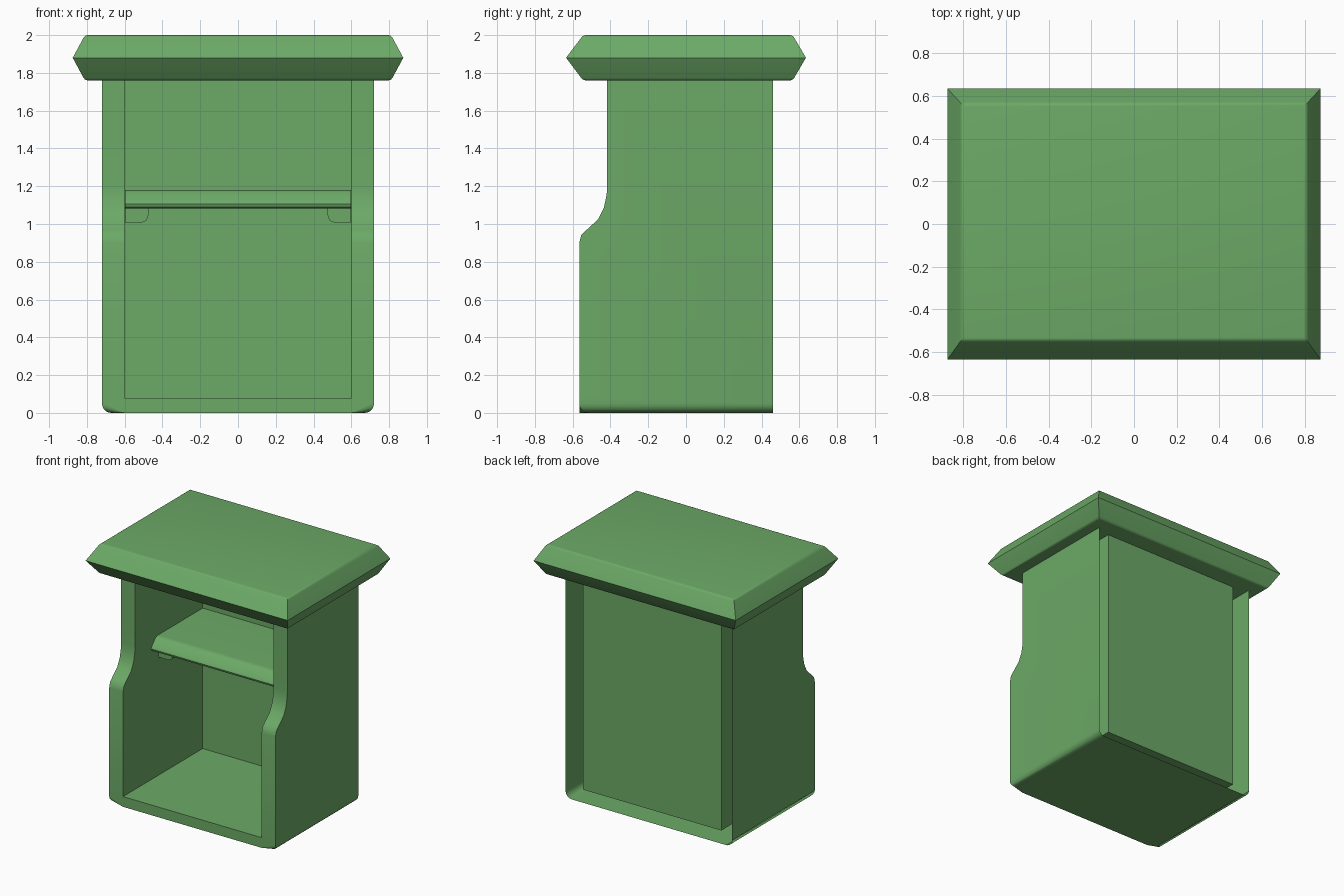
import bpy, bmesh

if "Cube" in bpy.data.objects:
    bpy.data.objects.remove(bpy.data.objects["Cube"], do_unlink=True)

# The single paint colour
green = bpy.data.materials.new("leaf_green")
green.use_nodes = True
colour = (0.15, 0.40, 0.135, 1)
green.diffuse_color = colour
bsdf = green.node_tree.nodes["Principled BSDF"]
bsdf.inputs["Base Color"].default_value = colour
bsdf.inputs["Roughness"].default_value = 0.8


def finish(name, bm):
    bmesh.ops.recalc_face_normals(bm, faces=bm.faces)
    mesh = bpy.data.meshes.new(name)
    bm.to_mesh(mesh)
    bm.free()
    mesh.materials.append(green)
    obj = bpy.data.objects.new(name, mesh)
    bpy.context.collection.objects.link(obj)
    bpy.ops.object.select_all(action='DESELECT')
    obj.select_set(True)
    bpy.context.view_layer.objects.active = obj
    bpy.ops.object.shade_smooth_by_angle(angle=0.6)
    return obj


def prism(profile, a, b, along_x=True):
    """Extrude a closed profile from a to b, along x or along y."""
    bm = bmesh.new()
    ends = []
    for t in (a, b):
        ends.append([bm.verts.new((t, p, z) if along_x else (p, t, z)) for p, z in profile])
        bm.faces.new(ends[-1])
    n = len(profile)
    for i in range(n):
        j = (i + 1) % n
        bm.faces.new((ends[0][i], ends[0][j], ends[1][j], ends[1][i]))
    return bm


# Cabinet: thin outer shell, front rim and inner compartment, open at the back
half, inner, top, floor = 0.72, 0.60, 1.77, 0.08
back, inner_back = 0.46, 0.42
front = [(-0.565, 0), (-0.565, floor), (-0.565, 0.90), (-0.555, 0.94), (-0.525, 0.97),
         (-0.465, 1.025), (-0.435, 1.085), (-0.42, 1.155), (-0.418, 1.20), (-0.418, top)]
bm = bmesh.new()
columns = [[bm.verts.new((x, y, z)) for y, z in front] for x in (-half, -inner, inner, half)]
rear = [bm.verts.new((x, back, 0)) for x in (-half, -inner, inner, half)]
for c in range(3):
    left, right = columns[c], columns[c + 1]
    bm.faces.new((left[0], right[0], rear[c + 1], rear[c]))
    for i in range(len(front) - 1):
        if c != 1 or i == 0:
            bm.faces.new((left[i], right[i], right[i + 1], left[i + 1]))
for c in (0, 3):
    upper = bm.verts.new((columns[c][0].co.x, back, top))
    bm.faces.new(columns[c] + [upper, rear[c]])
corners = []
for c in (1, 2):
    x = columns[c][0].co.x
    high, low = [bm.verts.new((x, inner_back, z)) for z in (top, floor)]
    bm.faces.new(columns[c][1:] + [high, low])
    corners.append((low, high))
(low_a, high_a), (low_b, high_b) = corners
bm.faces.new((columns[1][1], columns[2][1], low_b, low_a))
bm.faces.new((low_a, low_b, high_b, high_a))

# Rounded lower edges at the front and both sides
lower = [e for e in bm.edges if all(v.co.z < 0.001 for v in e.verts) and (
    all(v.co.y < -0.5 for v in e.verts) or all(abs(v.co.x) > 0.7 for v in e.verts))]
bmesh.ops.bevel(bm, geom=lower, offset=0.05, segments=5, profile=0.5, affect='EDGES')
finish("cabinet_body", bm)

# Shelf with a sloping, softened front edge
shelf = [(0.419, 1.083), (-0.20, 1.083), (-0.215, 1.09), (-0.22, 1.105), (-0.212, 1.12),
         (-0.165, 1.17), (-0.15, 1.178), (-0.13, 1.18), (0.419, 1.18)]
finish("shelf", prism(shelf, -0.599, 0.599))

# Shelf rails with a rounded lower inner corner
rail = [(0.599, 1.084), (0.475, 1.084), (0.475, 1.045), (0.482, 1.023),
        (0.494, 1.012), (0.515, 1.007), (0.599, 1.007)]
for side, label in ((1, "left"), (-1, "right")):
    mirrored = [(side * x, z) for x, z in rail]
    finish(label + "_shelf_rail", prism(mirrored, -0.13, 0.419, along_x=False))

# Overhanging top slab, tapering above and below a sharp middle edge
bm = bmesh.new()
rings = []
for x, y0, y1, z in ((0.81, -0.545, 0.565, 1.76), (0.875, -0.635, 0.635, 1.88),
                     (0.81, -0.545, 0.565, 2.0)):
    rings.append([bm.verts.new(p) for p in ((-x, y0, z), (x, y0, z), (x, y1, z), (-x, y1, z))])
for a, b in zip(rings, rings[1:]):
    for i in range(4):
        j = (i + 1) % 4
        bm.faces.new((a[i], a[j], b[j], b[i]))
bm.faces.new(rings[0])
bm.faces.new(rings[-1])
rims = [e for e in bm.edges if abs(e.verts[0].co.z - e.verts[1].co.z) < 0.001
        and abs(e.verts[0].co.z - 1.88) > 0.05]
bmesh.ops.bevel(bm, geom=rims, offset=0.015, segments=3, profile=0.5, affect='EDGES')
finish("top_slab", bm)
